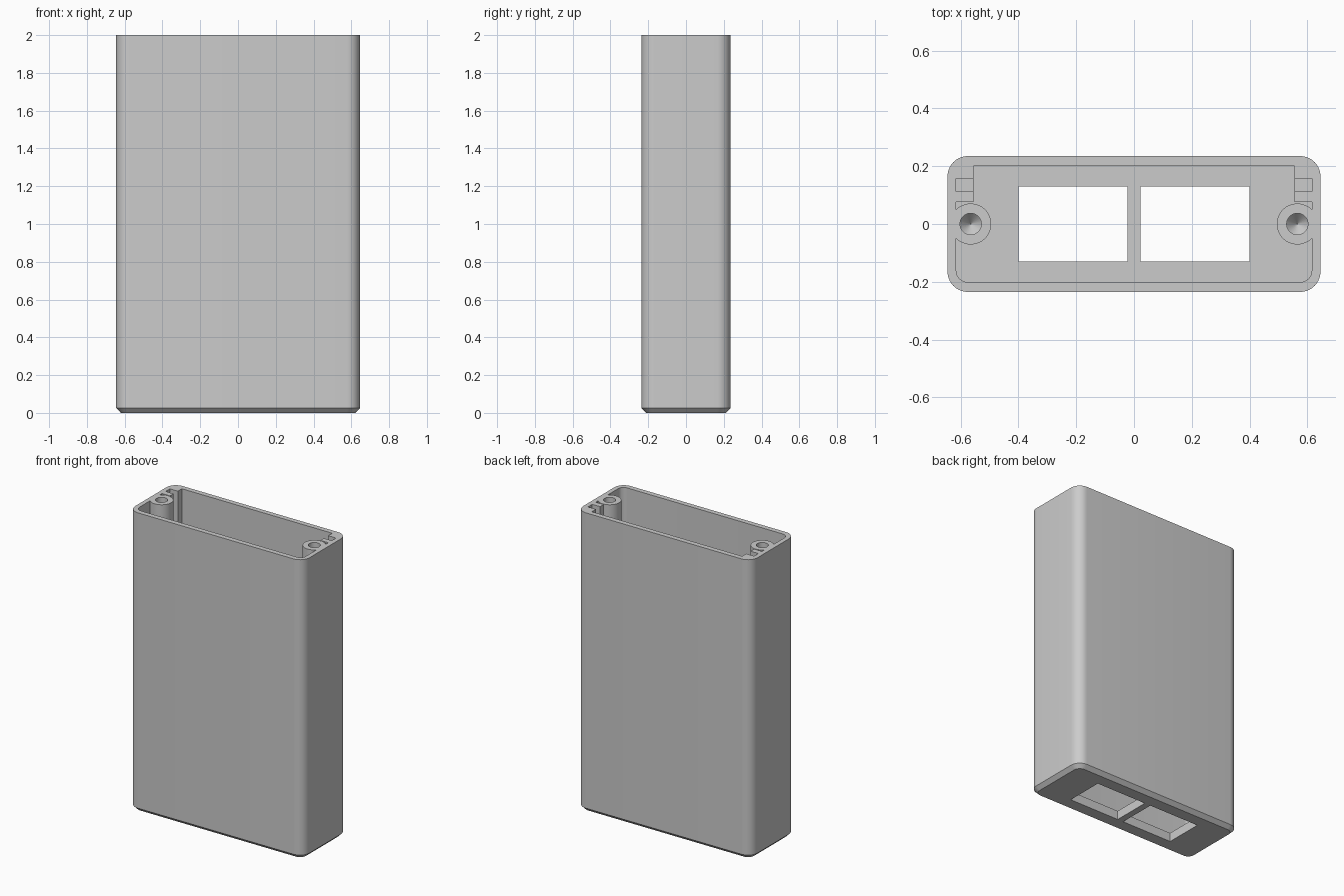
import bpy
import bmesh
from math import cos, sin, pi, acos

if "Cube" in bpy.data.objects:
    bpy.data.objects.remove(bpy.data.objects["Cube"], do_unlink=True)

grey = bpy.data.materials.new("plain grey plastic")
grey.use_nodes = True
grey.diffuse_color = (0.6, 0.6, 0.6, 1)
grey.node_tree.nodes["Principled BSDF"].inputs["Base Color"].default_value = (0.6, 0.6, 0.6, 1)

W, D, H = 0.645, 0.235, 2.0      # half width, half depth, height
IX, IY = 0.615, 0.201            # inner half width and depth
FLOOR, CHAMFER = 0.06, 0.025
RAIL_X = 0.556
BOSS_X, BOSS_R, HOLE_R = 0.565, 0.071, 0.037


def arc(cx, cy, r, a0, a1, n):
    return [(cx + r * cos(a0 + (a1 - a0) * i / n), cy + r * sin(a0 + (a1 - a0) * i / n))
            for i in range(n + 1)]


def rounded_rect(hx, hy, r, n=10):
    points = []
    for k, (sx, sy) in enumerate([(1, 1), (-1, 1), (-1, -1), (1, -1)]):
        points += arc(sx * (hx - r), sy * (hy - r), r, k * pi / 2, (k + 1) * pi / 2, n)
    return points


def loft(name, sections):
    """Solid through a list of (outline, z) sections with equal point counts."""
    bm = bmesh.new()
    rings = [[bm.verts.new((x, y, z)) for x, y in pts] for pts, z in sections]
    for a, b in zip(rings, rings[1:]):
        for i in range(len(a)):
            j = (i + 1) % len(a)
            bm.faces.new((a[i], a[j], b[j], b[i]))
    bm.faces.new(rings[0][::-1])
    bm.faces.new(rings[-1])
    bmesh.ops.recalc_face_normals(bm, faces=bm.faces)
    mesh = bpy.data.meshes.new(name)
    bm.to_mesh(mesh)
    bm.free()
    obj = bpy.data.objects.new(name, mesh)
    bpy.context.collection.objects.link(obj)
    mesh.materials.append(grey)
    return obj


def box(name, x0, x1, y0, y1, z0, z1):
    outline = [(x0, y0), (x1, y0), (x1, y1), (x0, y1)]
    return loft(name, [(outline, z0), (outline, z1)])


# Outer shell with a chamfered bottom edge
case = loft("enclosure_case", [
    (rounded_rect(W - CHAMFER, D - CHAMFER, 0.07 - CHAMFER), 0),
    (rounded_rect(W, D, 0.07), CHAMFER),
    (rounded_rect(W, D, 0.07), H)])

# Cavity outline, leaving the screw bosses and board rails standing
meet = acos((IX - BOSS_X) / BOSS_R)
half = arc(IX - 0.04, -IY + 0.04, 0.04, -pi / 2, 0, 8)
half += arc(BOSS_X, 0, BOSS_R, -meet, meet - 2 * pi, 28)
half += [(IX, 0.076), (RAIL_X, 0.076), (RAIL_X, IY)]
outline = half + [(-x, y) for x, y in reversed(half)]
cutters = [loft("cavity_cutter", [(outline, FLOOR), (outline, H + 0.1)])]

for side in (-1, 1):
    # Board slot in the rail, stopped just above the floor
    xs = sorted((side * 0.53, side * IX))
    cutters.append(box("slot_cutter", *xs, 0.113, 0.158, 0.12, H + 0.1))
    # Drilled screw hole with a conical end
    rings = [(arc(side * BOSS_X, 0, r, 0, 2 * pi, 24)[:-1], z)
             for r, z in ((0.001, H - 0.44), (HOLE_R, H - 0.4), (HOLE_R, H + 0.1))]
    cutters.append(loft("screw_hole_cutter", rings))
    # Connector window through the floor
    xs = sorted((side * 0.022, side * 0.4))
    cutters.append(box("window_cutter", *xs, -0.13, 0.13, -0.1, FLOOR + 0.05))

bpy.context.view_layer.objects.active = case
for cutter in cutters:
    cutter.hide_render = True
    cut = case.modifiers.new("cut", "BOOLEAN")
    cut.operation = "DIFFERENCE"
    cut.solver = "EXACT"
    cut.object = cutter
    bpy.ops.object.modifier_apply(modifier=cut.name)
    bpy.data.objects.remove(cutter, do_unlink=True)

bpy.ops.object.select_all(action="DESELECT")
case.select_set(True)
bpy.ops.object.shade_smooth_by_angle(angle=pi / 6)
